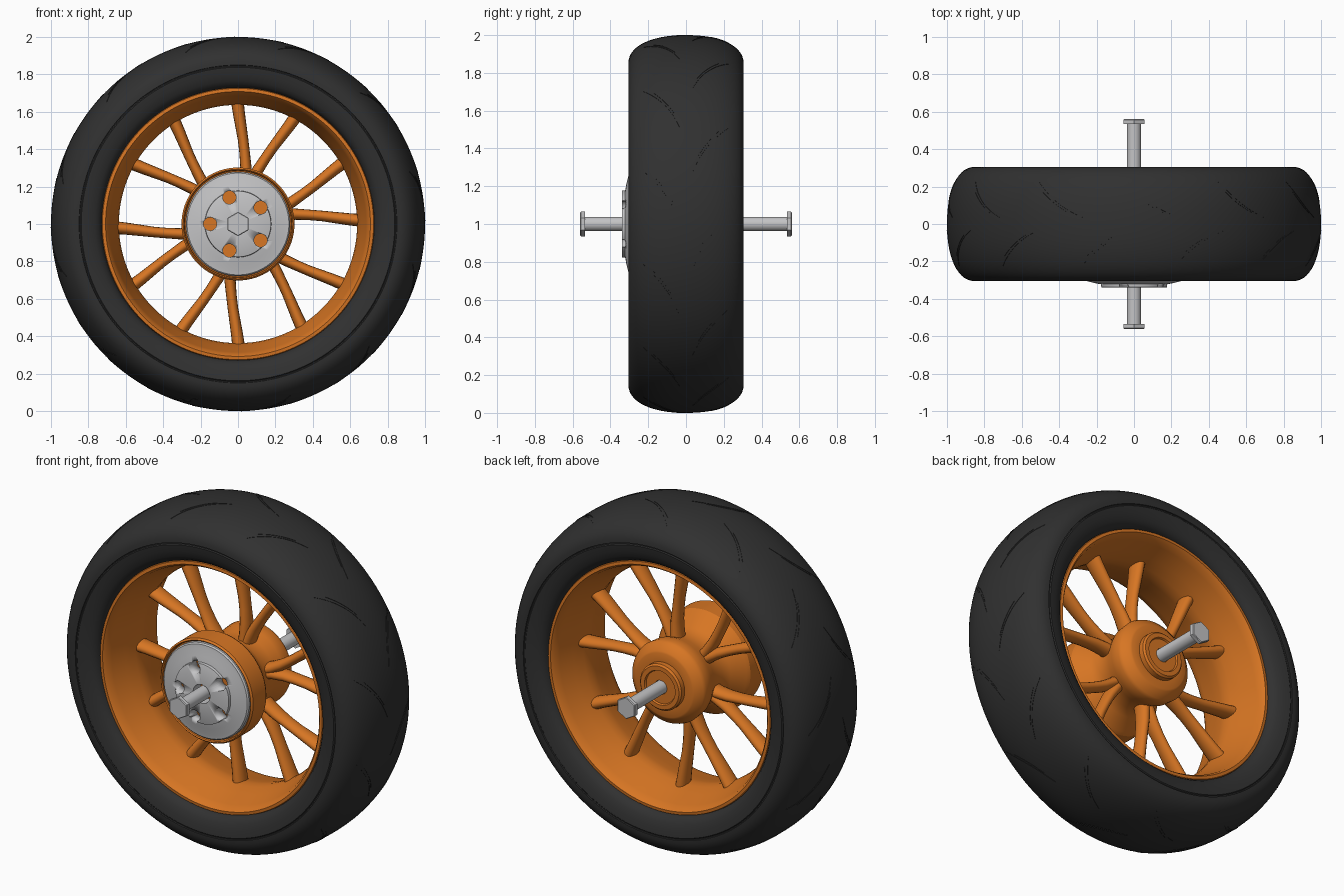
import bpy, bmesh, math
from mathutils import Vector

if "Cube" in bpy.data.objects:
    bpy.data.objects.remove(bpy.data.objects["Cube"])

C = Vector((0, 0, 1))          # wheel centre, axle runs along y


def material(name, rgb):
    m = bpy.data.materials.new(name)
    m.diffuse_color = (*rgb, 1)
    m.use_nodes = True
    m.node_tree.nodes["Principled BSDF"].inputs["Base Color"].default_value = m.diffuse_color
    return m


RUBBER = material("black_rubber", (0.03, 0.03, 0.03))
ORANGE = material("orange_paint", (0.68, 0.18, 0.017))
STEEL = material("light_steel", (0.55, 0.55, 0.56))


def polar(r, y, angle):
    return C + Vector((r * math.cos(angle), y, r * math.sin(angle)))


def finish(name, bm, mat, angle=30):
    bmesh.ops.recalc_face_normals(bm, faces=bm.faces)
    me = bpy.data.meshes.new(name)
    bm.to_mesh(me)
    bm.free()
    me.materials.append(mat)
    me.shade_smooth()
    me.set_sharp_from_angle(angle=math.radians(angle))
    ob = bpy.data.objects.new(name, me)
    bpy.context.collection.objects.link(ob)
    return ob


def skin(bm, rings, closed=False, caps=True):
    """Bridge a list of vertex rings with quads."""
    n = len(rings[0])
    for i in range(len(rings) if closed else len(rings) - 1):
        a, b = rings[i], rings[(i + 1) % len(rings)]
        for j in range(n):
            k = (j + 1) % n
            bm.faces.new((a[j], a[k], b[k], b[j]))
    if caps and not closed:
        bm.faces.new(rings[0])
        bm.faces.new(rings[-1])


def lathe(name, profile, mat, steps=96, closed=True, phase=0.0, angle=30):
    """Revolve (radius, y) points around the axle."""
    bm = bmesh.new()
    rings = [[bm.verts.new(polar(r, y, phase + math.tau * j / steps)) for j in range(steps)]
             for r, y in profile]
    skin(bm, rings, closed)
    return finish(name, bm, mat, angle)


def mirrored(half):
    """Profile from -y to +y; half is listed from the -y side to the middle."""
    return half + [(r, -y) for r, y in reversed(half) if abs(y) > 1e-6]


# Tyre: rounded crown, flat walls and an inward curving bead
def crown(y):
    p = 2.2
    return 0.85 + 0.15 * max(0, 1 - (abs(y) / 0.305) ** p) ** (1 / p)


wall = [(0.725, -0.215), (0.73, -0.25), (0.745, -0.272), (0.765, -0.285), (0.80, -0.298),
        (0.838, -0.304), (0.843, -0.299), (0.848, -0.299)]
arc = [(crown(y), y) for y in (-0.305 * math.cos(math.pi / 2 * i / 14) for i in range(15))]
lathe("tyre", mirrored(wall + arc), RUBBER, 144)

# Tread: staggered crescent cuts on both shoulders
bm = bmesh.new()
for side in (-1, 1):
    for k in range(12):
        start = math.radians(47 + 30 * k - (15 if side > 0 else 0))
        for shift, length in ((0.0, 1.0), (0.022, 0.6)):
            rings = []
            for i in range(13):
                t = 0.5 + (i / 12 - 0.5) * length
                half = 0.0015 + 0.005 * math.sin(math.pi * i / 12)
                a = start - math.radians(16) * t + shift
                y = side * (0.225 - 0.19 * t - 0.025 * math.sin(math.pi * t))
                ring = []
                for da, dr in ((-half, -0.004), (half, -0.004), (half, 0.002), (-half, 0.002)):
                    ring.append(bm.verts.new(polar(crown(y) + dr, y, a + da)))
                rings.append(ring)
            skin(bm, rings)
finish("tread_marks", bm, RUBBER)

# Rim: lipped barrel
rim_in = mirrored([(0.73, -0.235), (0.725, -0.25), (0.708, -0.252), (0.695, -0.235),
                   (0.685, -0.20), (0.66, -0.11), (0.642, -0.04), (0.637, 0)])
lathe("rim", rim_in, ORANGE, 128)

# Hub: front drum, tapered neck and stepped rear boss
lathe("hub", [(0.04, -0.27), (0.285, -0.27), (0.287, -0.295), (0.293, -0.30), (0.302, -0.29),
              (0.302, -0.17), (0.29, -0.15), (0.23, -0.09), (0.21, -0.04), (0.215, 0.04),
              (0.235, 0.09), (0.24, 0.15), (0.232, 0.17), (0.195, 0.20), (0.185, 0.205),
              (0.135, 0.205), (0.135, 0.235), (0.125, 0.245), (0.10, 0.245), (0.095, 0.235),
              (0.04, 0.235)], ORANGE)

# Spokes: six mirrored pairs that bow outward toward the rim
PATH = ((0.17, 3.0), (0.24, 4.2), (0.31, 6.2), (0.38, 8.6), (0.45, 10.5),
        (0.52, 12.2), (0.59, 13.5), (0.655, 14.3))
bm = bmesh.new()
for pair in range(6):
    for side in (-1, 1):
        pts = [polar(r, 0.02, math.radians(76 + 60 * pair + side * off)) for r, off in PATH]
        rings = []
        for i, p in enumerate(pts):
            d = (pts[min(i + 1, len(pts) - 1)] - pts[max(i - 1, 0)]).normalized()
            across = d.cross(Vector((0, 1, 0)))
            flare = abs(i / (len(pts) - 1) - 0.5) * 2
            w, h = 0.027 + 0.007 * flare, 0.04 + 0.015 * flare
            rings.append([bm.verts.new(p + across * w * math.cos(a) + Vector((0, h * math.sin(a), 0)))
                          for a in (math.tau * j / 16 for j in range(16))])
        skin(bm, rings)
finish("spokes", bm, ORANGE, 40)

# Front plate: domed steel disc with a raised centre and five holes
plate = lathe("front_plate", [(0.055, -0.262), (0.279, -0.262), (0.279, -0.295), (0.272, -0.303),
                              (0.25, -0.306), (0.21, -0.316), (0.178, -0.322), (0.176, -0.338),
                              (0.172, -0.340), (0.055, -0.340)], STEEL)
bm = bmesh.new()
for k in range(5):
    mid = polar(0.149, 0, math.radians(180 + 72 * k)) - C
    rings = [[bm.verts.new(C + mid + Vector((0.035 * math.cos(math.tau * j / 24), y,
                                             0.035 * math.sin(math.tau * j / 24))))
              for j in range(24)] for y in (-0.40, -0.20)]
    skin(bm, rings)
cutter = finish("hole_cutter", bm, STEEL)
cutter.hide_render = True
cutter.hide_viewport = True
cut = plate.modifiers.new("holes", 'BOOLEAN')
cut.operation = 'DIFFERENCE'
cut.solver = 'EXACT'
cut.object = cutter

# Axle with a hexagonal head on each end
lathe("axle", [(0.038, -0.54), (0.038, 0.54)], STEEL, 32, closed=False)
for name, s in (("front_axle_head", -1), ("rear_axle_head", 1)):
    lathe(name, [(0.065, s * 0.535), (0.065, s * 0.557), (0.061, s * 0.561)],
          STEEL, 6, closed=False, phase=math.pi / 2)
